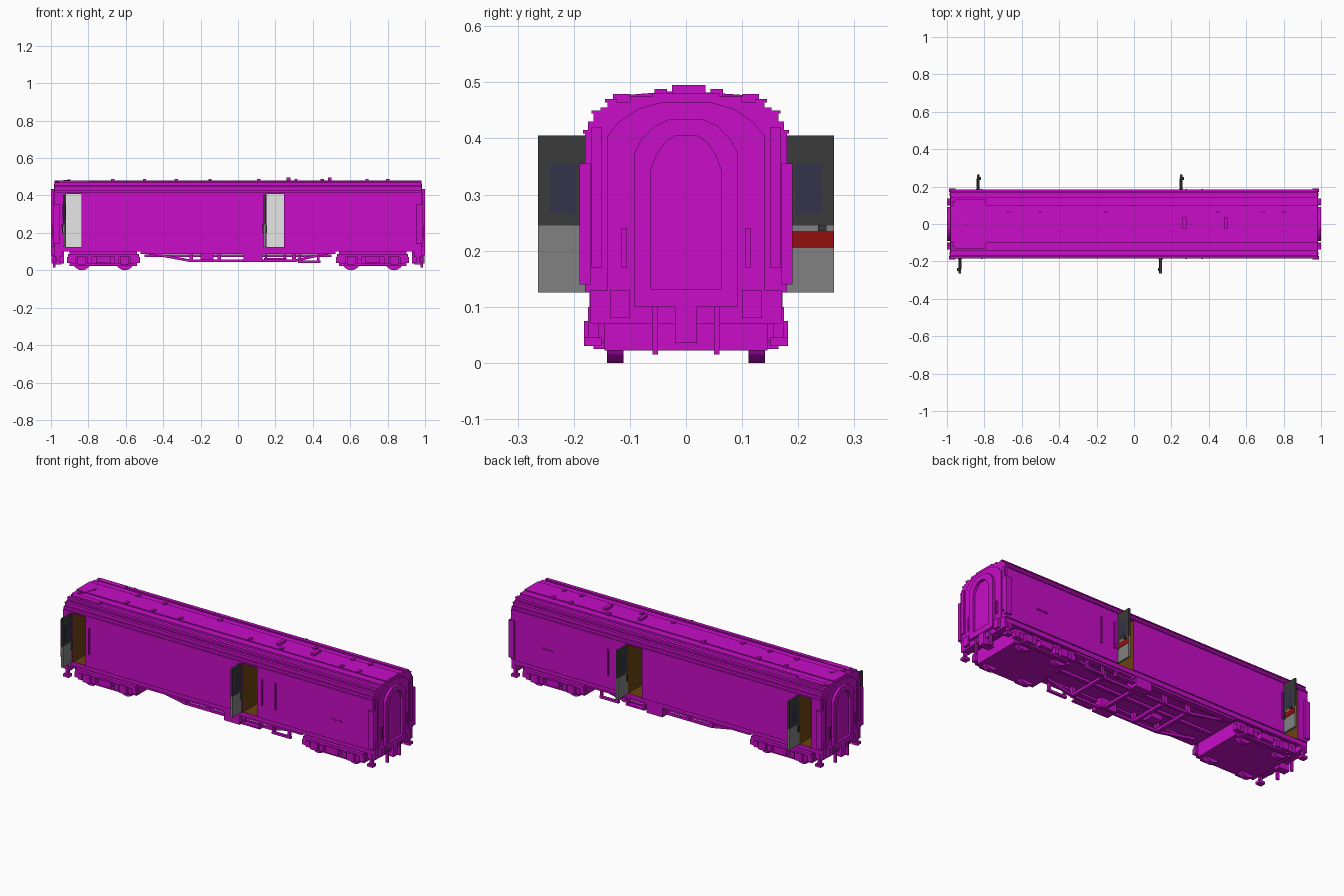
import bpy
import bmesh
from math import pi
from mathutils import Matrix, Vector

default_cube = bpy.data.objects.get("Cube")
if default_cube:
    bpy.data.objects.remove(default_cube)


def make_material(name, red, green, blue):
    material = bpy.data.materials.new(name)
    material.use_nodes = True
    colour = (red, green, blue, 1)
    material.diffuse_color = colour
    material.node_tree.nodes["Principled BSDF"].inputs["Base Color"].default_value = colour
    return material


magenta = make_material("magenta paint", .58, .004, .58)
brown = make_material("brown lining", .15, .055, .006)
white = make_material("white lining", .95, .95, .95)
grey = make_material("grey door paint", .22, .22, .22)
charcoal = make_material("charcoal door paint", .043, .043, .043)
glass = make_material("dark blue glass", .033, .033, .068)
red_paint = make_material("red stripe", .3, .004, .004)


def finish(name, bm, *materials):
    bmesh.ops.recalc_face_normals(bm, faces=bm.faces)
    mesh = bpy.data.meshes.new(name)
    bm.to_mesh(mesh)
    bm.free()
    part = bpy.data.objects.new(name, mesh)
    for material in materials:
        mesh.materials.append(material)
    bpy.context.collection.objects.link(part)
    return part


def add_box(bm, xs, ys, zs):
    """Box between the given limits on each axis."""
    low, high = Vector((xs[0], ys[0], zs[0])), Vector((xs[1], ys[1], zs[1]))
    size = [abs(b - a) for a, b in zip(low, high)]
    matrix = Matrix.Translation((low + high) / 2) @ Matrix.Diagonal((*size, 1))
    bmesh.ops.create_cube(bm, size=1, matrix=matrix)


def box(name, xs, ys, zs, material=magenta):
    bm = bmesh.new()
    add_box(bm, xs, ys, zs)
    return finish(name, bm, material)


def around(centre, half):
    return centre - half, centre + half


def beam(name, start, end, width):
    """Square bar between two points."""
    start, end = Vector(start), Vector(end)
    axis = end - start
    bm = bmesh.new()
    turn = axis.to_track_quat('Z', 'Y').to_matrix().to_4x4()
    matrix = Matrix.Translation((start + end) / 2) @ turn @ Matrix.Diagonal((width, width, axis.length, 1))
    bmesh.ops.create_cube(bm, size=1, matrix=matrix)
    finish(name, bm, magenta)


def extrude_outline(bm, outline, x0, x1):
    face = bm.faces.new([bm.verts.new((x0, y, z)) for y, z in outline])
    grown = bmesh.ops.extrude_face_region(bm, geom=[face], use_keep_orig=True)
    moved = [v for v in grown["geom"] if isinstance(v, bmesh.types.BMVert)]
    bmesh.ops.translate(bm, verts=moved, vec=(x1 - x0, 0, 0))


# Coach body: stepped section (half width, top height), open at the doorways
FLOOR, SILL, LINTEL, END = .1, .125, .41, .98
STEPS = [(.172, SILL), (.18, LINTEL), (.175, .43), (.165, .445), (.152, .455),
         (.14, .465), (.1, .475), (.06, .481)]


def section(bottom, top):
    half, level = [], bottom
    for width, height in STEPS:
        if bottom < height <= top:
            half += [(width, level), (width, height)]
            level = height
    return half + [(-y, z) for y, z in reversed(half)]


DOORWAYS = [(-.92, -.838), (.153, .247)]
edges = [-END, *DOORWAYS[0], *DOORWAYS[1], END]
body = bmesh.new()
for i, (x0, x1) in enumerate(zip(edges, edges[1:])):
    if i % 2 == 0:
        extrude_outline(body, section(FLOOR, 1), x0, x1)
    else:
        extrude_outline(body, section(FLOOR, SILL), x0, x1)
        extrude_outline(body, section(LINTEL, 1), x0, x1)
coach = finish("coach_body", body, magenta, brown)
for face in coach.data.polygons:
    c = face.center
    inside = any(a - .001 < c.x < b + .001 for a, b in DOORWAYS)
    across = abs(face.normal.x) > .9 and inside
    floor_face = inside and face.normal.z > .9 and c.z < .2
    face.material_index = int(across or floor_face)

# Doorway partitions and swung-open doors
for n, (x0, x1) in enumerate(DOORWAYS):
    box(f"vestibule_partition_{n}", (x0, x1), (-.01, .01), (SILL, LINTEL), white)
    for side, hinge in ((-1, x0 - .01), (1, x1 + .004)):
        tag = f"{'front' if side < 0 else 'back'}_{n}"
        slab = around(hinge, .006)
        span = (side * .175, side * .264)
        box("door_lower_" + tag, slab, span, (.125, .245), grey)
        box("door_upper_" + tag, slab, span, (.245, .405), charcoal)
        box("door_window_" + tag, around(hinge, .007), (side * .195, side * .242), (.265, .355), glass)
        outer = hinge + side * .006
        box("door_stripe_" + tag, (outer, outer + side * .002), span, (.205, .235), red_paint)
        box("door_handle_" + tag, (outer, outer + side * .01), (side * .235, side * .25), (.235, .245), charcoal)
        box("door_hinge_" + tag, around(hinge, .011), (side * .18, side * .19), (.2, .24), charcoal)

# Long side trims, grab rails and small plates
for side in (-1, 1):
    tag = "front" if side < 0 else "back"
    for height, out in ((.412, .184), (.447, .168), (.467, .144)):
        box("roof_gutter_" + tag, (-END, END), (side * (out - .02), side * out), around(height, .003))
    for x in (-.815, .28, .365):
        box("side_grab_rail_" + tag, around(x, .004), (side * .178, side * .188), (.2, .35))
    for x in (.73, .77):
        box("side_plate_" + tag, around(x, .014), (side * .178, side * .185), around(.24, .004))
    box("end_gutter_" + tag, (-.96, -.79), (side * .1, side * .13), (.465, .479))

# Roof vents and raised bars
for y, places in ((.055, (-.67, -.5, -.15, .45, .69, .8)),
                  (-.045, (-.67, -.5, -.33, .11, .31, .69, .8))):
    for x in places:
        box("roof_vent", around(x, .009), around(y, .011), (.475, .488))
for x in (.27, .49):
    box("roof_bar", around(x, .01), (-.025, .035), (.475, .495))
for side in (-1, 1):
    beam("roof_chevron", (-.9, -.01, .479), (-.97, side * .12, .47), .012)


# Coach ends: arched gangway, grab rails, buffers and coupling
def arch(half, bottom, top):
    right = [(half, bottom), (half, top - .06), (half * .85, top - .035),
             (half * .6, top - .012), (half * .3, top)]
    return right + [(-y, z) for y, z in reversed(right)]


def ring(bm, outer, inner, x0, x1):
    """Hollow arch frame between two outlines."""
    loops = [[bm.verts.new((x, y, z)) for y, z in o] for x in (x0, x1) for o in (outer, inner)]
    for a, b in ((0, 1), (1, 3), (3, 2), (2, 0)):
        for i in range(len(outer)):
            j = (i + 1) % len(outer)
            bm.faces.new((loops[a][i], loops[a][j], loops[b][j], loops[b][i]))


for end in (-1, 1):
    tag = "left" if end > 0 else "right"
    bm = bmesh.new()
    extrude_outline(bm, arch(.14, FLOOR, .465), end * .975, end * .985)
    finish("end_panel_" + tag, bm, magenta)
    bm = bmesh.new()
    ring(bm, arch(.092, FLOOR, .435), arch(.062, .132, .405), end * .98, end)
    finish("gangway_frame_" + tag, bm, magenta)
    box("buffer_beam_" + tag, (end * .94, end * .985), (-.17, .17), (.07, .13))
    box("coupling_" + tag, (end * .93, end * .998), (-.02, .02), (.035, .1))
    for side in (-1, 1):
        box("end_grab_rail_" + tag, (end * .955, end * .99), (side * .17, side * .19), (.14, .355))
        box("end_corner_post_" + tag, (end * .965, end * .987), (side * .15, side * .168), (.17, .42))
        box("buffer_" + tag, (end * .97, end), (side * .1, side * .135), (.08, .13))
        box("brake_hose_" + tag, (end * .975, end * .99), (side * .05, side * .06), (.015, .11))
        box("end_step_" + tag, (end * .945, end * .98), (side * .15, side * .182), (.03, .045))
        box("step_hanger_" + tag, (end * .955, end * .97), (side * .155, side * .175), (.04, FLOOR))
        box("end_pipe_" + tag, (end * .98, end * .992), (side * .105, side * .115), (.17, .24))

# Bogies with wheels, side frames, axle boxes and springs
for end in (-1, 1):
    centre = end * .72
    box("bogie_core", around(centre, .18), (-.145, .145), (.022, FLOOR))
    for side in (-1, 1):
        box("bogie_side_frame", around(centre, .19), (side * .145, side * .17), (.07, .088))
        box("bogie_lower_beam", around(centre, .15), (side * .145, side * .165), (.025, .036))
        box("bogie_bolster", around(centre, .04), (side * .145, side * .182), (.04, .075))
        for axle in (-1, 1):
            x = centre + axle * .115
            bm = bmesh.new()
            place = Matrix.Translation((x, side * .126, .05)) @ Matrix.Rotation(pi / 2, 4, 'X')
            bmesh.ops.create_cone(bm, cap_ends=True, segments=16, radius1=.05, radius2=.05,
                                  depth=.03, matrix=place)
            finish("bogie_wheel", bm, magenta)
            box("axle_box", around(x, .022), (side * .145, side * .182), (.032, .075))
            for shift in (-.042, .042):
                box("bogie_spring", around(x + shift, .012), (side * .145, side * .175), (.035, .07))
            box("bogie_end_bracket", around(centre + axle * .18, .015), (side * .145, side * .17), (.04, .07))

# Underframe truss, cross members and equipment boxes
for side in (-1, 1):
    y = side * .12
    box("sole_bar", (-.52, .52), (side * .13, side * .165), (.088, FLOOR))
    beam("truss_bottom_rod", (-.25, y, .05), (.3, y, .05), .014)
    for x, outer in ((-.25, -.5), (.3, .5)):
        beam("truss_sloping_rod", (x, y, .05), (outer, y, .097), .014)
    for x in (-.25, -.1, .1, .3):
        box("truss_post", around(x, .01), around(y, .01), (.045, FLOOR))
    box("step_board", (.14, .26), (side * .15, side * .175), (.055, .065))
    for x in (.15, .25):
        box("step_board_hanger", around(x, .006), (side * .15, side * .165), (.06, FLOOR))
    box("equipment_box", (.03, .13), (side * .1, side * .17), (.045, FLOOR))
    box("stirrup_rail", (.32, .44), (side * .14, side * .155), (.04, .052))
    for x in (.33, .43):
        box("stirrup_post", around(x, .007), (side * .14, side * .155), (.045, FLOOR))
for x in (-.25, -.1, .1, .3):
    box("cross_member", around(x, .01), (-.13, .13), (.045, .06))
box("brake_cylinder", (-.2, -.13), (-.08, -.02), (.05, FLOOR))
box("centre_pipe", (-.5, .5), (-.01, .01), (.07, .085))
